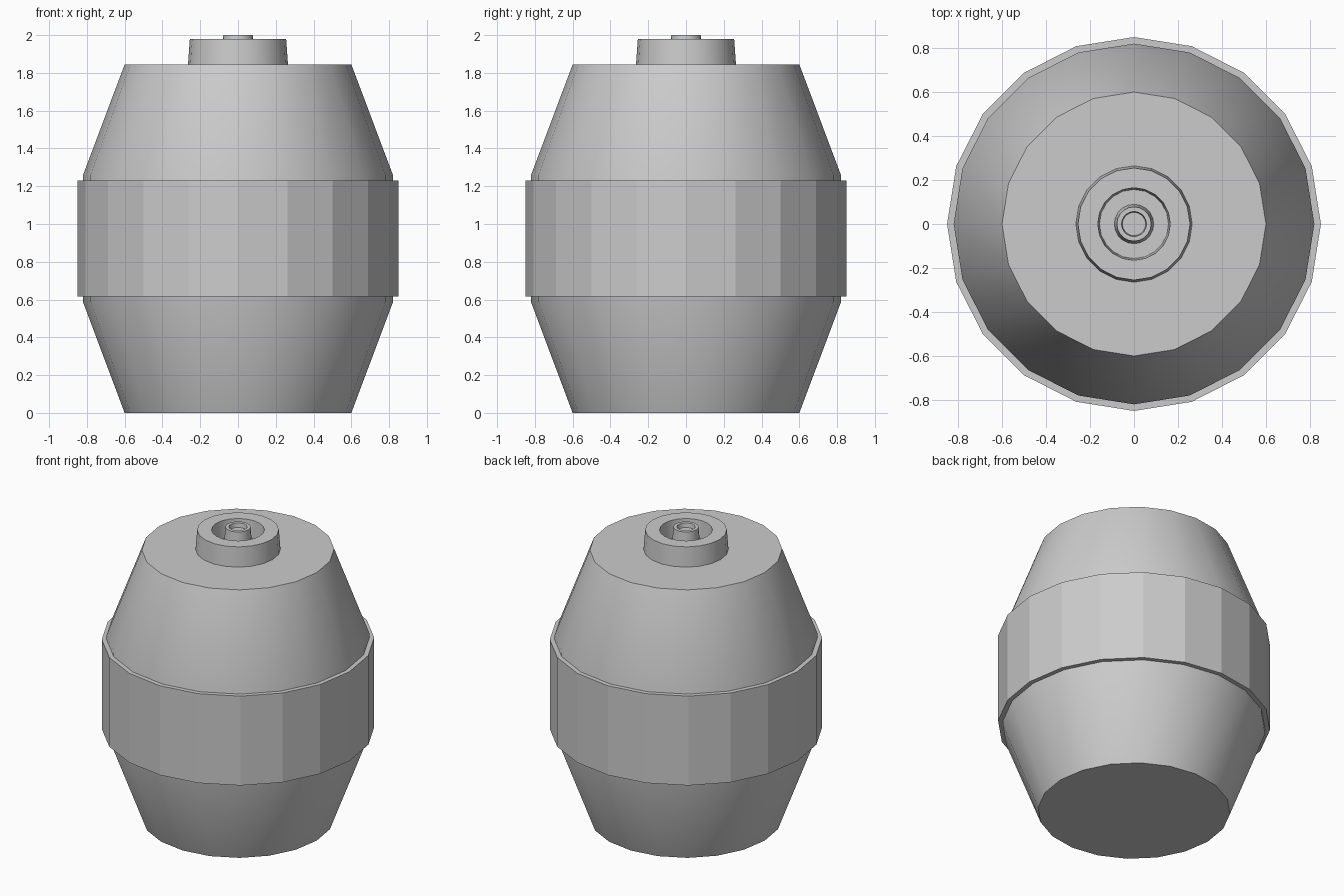
import bpy, bmesh, math

if "Cube" in bpy.data.objects:
    bpy.data.objects.remove(bpy.data.objects["Cube"])

SIDES = 20


def lathe(name, profile, smooth=True, closed=False):
    """Revolve (radius, z) points around z; open ends are capped."""
    bm = bmesh.new()
    rings = []
    for r, z in profile:
        rings.append([bm.verts.new((r * math.cos(2 * math.pi * i / SIDES),
                                    r * math.sin(2 * math.pi * i / SIDES), z))
                      for i in range(SIDES)])
    pairs = list(zip(rings, rings[1:]))
    if closed:
        pairs.append((rings[-1], rings[0]))
    for a, b in pairs:
        for i in range(SIDES):
            j = (i + 1) % SIDES
            bm.faces.new((a[i], a[j], b[j], b[i]))
    if not closed:
        bm.faces.new(rings[0][::-1])
        bm.faces.new(rings[-1])
    bmesh.ops.recalc_face_normals(bm, faces=bm.faces[:])
    mesh = bpy.data.meshes.new(name)
    bm.to_mesh(mesh)
    bm.free()
    ob = bpy.data.objects.new(name, mesh)
    bpy.context.collection.objects.link(ob)
    if smooth:
        bpy.ops.object.select_all(action='DESELECT')
        ob.select_set(True)
        bpy.context.view_layer.objects.active = ob
        bpy.ops.object.shade_smooth_by_angle(angle=math.radians(30))
    return ob


# Barrel body with tapered ends
lathe("barrel_body", [(0.60, 0), (0.82, 0.585), (0.82, 1.26), (0.60, 1.845)])

# Faceted band around the middle
lathe("middle_band", [(0.81, 0.615), (0.85, 0.615), (0.85, 1.23), (0.81, 1.23)],
      smooth=False, closed=True)

# Tapered collar with a recess in the top
lathe("valve_collar", [(0.265, 1.84), (0.255, 1.98), (0.165, 1.98), (0.157, 1.86)])

# Small nozzle with a shallow hole, standing in the recess
lathe("valve_nozzle", [(0.09, 1.855), (0.078, 2.0), (0.057, 2.0), (0.053, 1.97)])
